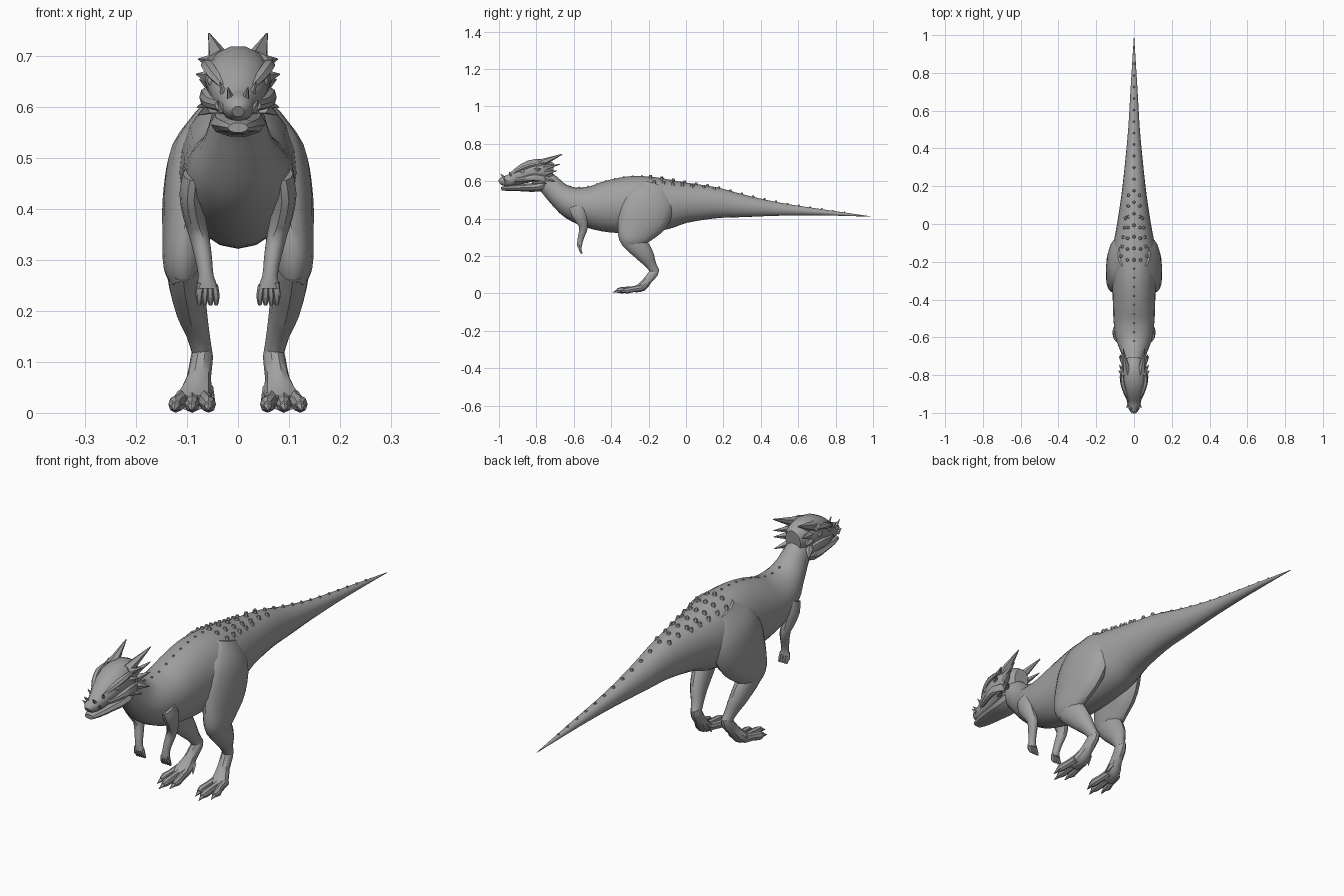
import bpy, bmesh, math
from math import sin, cos, pi, radians
from mathutils import Vector
from mathutils.bvhtree import BVHTree

cube = bpy.data.objects.get("Cube")
if cube:
    bpy.data.objects.remove(cube)

skin = bpy.data.materials.new("grey skin")
skin.use_nodes = True
GREY = (0.36, 0.36, 0.36, 1)
skin.diffuse_color = GREY
skin.node_tree.nodes["Principled BSDF"].inputs["Base Color"].default_value = GREY


def finish(bm, name, angle=40):
    """Turn a bmesh into a shaded object and return it."""
    bmesh.ops.recalc_face_normals(bm, faces=bm.faces)
    mesh = bpy.data.meshes.new(name)
    bm.to_mesh(mesh)
    mesh.materials.append(skin)
    mesh.shade_smooth()
    mesh.set_sharp_from_angle(angle=radians(angle))
    obj = bpy.data.objects.new(name, mesh)
    bpy.context.collection.objects.link(obj)
    return obj


def spline(points, steps):
    """Smooth a list of equal-length rows with a Catmull-Rom curve."""
    rows = [Vector(p) for p in points]
    out = []
    for i in range(len(rows) - 1):
        a, b, c = rows[max(i - 1, 0)], rows[i], rows[i + 1]
        d = rows[min(i + 2, len(rows) - 1)]
        for s in range(steps):
            t = s / steps
            out.append(b + (c - a) * (t / 2) + (a * 2 - b * 5 + c * 4 - d) * (t * t / 2)
                       + (b * 3 - a - c * 3 + d) * (t ** 3 / 2))
    return out + [rows[-1]]


def loft(bm, points, sides=12, steps=3):
    """Skin oval rings of (x, y, z, half width, half depth) along a path."""
    rows = spline(points, steps)
    rings = []
    for i, row in enumerate(rows):
        nxt, prev = rows[min(i + 1, len(rows) - 1)], rows[max(i - 1, 0)]
        along = Vector((0, nxt[1] - prev[1], nxt[2] - prev[2])).normalized()
        depth = Vector((0, -along.z, along.y))
        centre = Vector(row[:3])
        wide, deep = max(row[3], 0.001), max(row[4], 0.001)
        rings.append([bm.verts.new(centre + Vector((cos(a) * wide, 0, 0)) + depth * sin(a) * deep)
                      for a in [2 * pi * k / sides for k in range(sides)]])
    for r, s in zip(rings, rings[1:]):
        for k in range(sides):
            j = (k + 1) % sides
            bm.faces.new((r[k], r[j], s[j], s[k]))
    bm.faces.new(rings[0])
    bm.faces.new(rings[-1])


def spike(bm, base, tip, radius, sides=5):
    """Add a pointed cone from base to tip."""
    base, tip = Vector(base), Vector(tip)
    along = tip - base
    turn = along.to_track_quat("Z", "Y").to_matrix().to_4x4()
    turn.translation = (base + tip) / 2
    bmesh.ops.create_cone(bm, segments=sides, radius1=radius, radius2=radius * 0.08,
                          depth=along.length, cap_ends=True, matrix=turn)


def mirror(bm):
    """Copy everything across the middle plane."""
    copy = bmesh.ops.duplicate(bm, geom=bm.verts[:] + bm.edges[:] + bm.faces[:])
    for v in [g for g in copy["geom"] if isinstance(g, bmesh.types.BMVert)]:
        v.co.x = -v.co.x


def pair(name, build, angle=40):
    bm = bmesh.new()
    build(bm)
    mirror(bm)
    return finish(bm, name, angle)


# Neck, torso and tail in one skin
bm = bmesh.new()
loft(bm, [(0, y, z, w, d) for y, z, w, d in [
    (-.80, .63, .045, .055), (-.74, .59, .05, .058), (-.68, .53, .068, .066),
    (-.61, .485, .095, .088), (-.52, .463, .108, .112), (-.42, .464, .112, .138),
    (-.3, .474, .116, .152), (-.2, .476, .118, .149), (-.1, .478, .108, .134),
    (0, .485, .09, .108), (.16, .484, .066, .083), (.3, .468, .05, .061),
    (.5, .45, .031, .035), (.72, .434, .018, .017), (.99, .411, .001, .001)]], 20)
body_tree = BVHTree.FromBMesh(bm)
finish(bm, "body")

# Skull and lower jaw
bm = bmesh.new()
loft(bm, [(0, y, z, w, d) for y, z, w, d in [
    (-.71, .65, .035, .045), (-.76, .655, .06, .066), (-.83, .654, .065, .06),
    (-.89, .628, .053, .049), (-.94, .605, .036, .034), (-.982, .599, .027, .024),
    (-.998, .592, .012, .012)]], 14, 2)
finish(bm, "skull", 32)
bm = bmesh.new()
loft(bm, [(0, y, z, w, d) for y, z, w, d in [
    (-.73, .595, .04, .028), (-.79, .569, .055, .027), (-.88, .565, .047, .02),
    (-.95, .563, .035, .016), (-.988, .56, .02, .01)]], 10, 2)
finish(bm, "lower_jaw", 32)


# Horns, brow ridge, cheek spikes and snout spikes
def head_spikes(bm):
    spike(bm, (.036, -.79, .69), (.057, -.66, .745), .024, 6)
    for base, tip, r in [
            ((.045, -.76, .67), (.066, -.675, .69), .017),
            ((.05, -.75, .645), (.075, -.69, .655), .017),
            ((.045, -.755, .615), (.08, -.70, .60), .018),
            ((.05, -.79, .6), (.078, -.745, .585), .014),
            ((.05, -.81, .66), (.082, -.775, .665), .016),
            ((.05, -.80, .69), (.078, -.745, .695), .015),
            ((.013, -.965, .61), (.02, -.992, .64), .011),
            ((.024, -.93, .62), (.036, -.945, .65), .011),
            ((.03, -.96, .595), (.04, -.975, .615), .009)]:
        spike(bm, base, tip, r)


pair("horns_and_spikes", head_spikes, 25)


def brow(bm):
    loft(bm, [(.026, -.925, .64, .008, .007), (.044, -.89, .66, .013, .011),
              (.06, -.84, .682, .013, .012), (.062, -.79, .69, .006, .006)], 6, 2)


pair("brow_ridge", brow, 25)


def cheek(bm):
    loft(bm, [(.035, -.92, .605, .01, .012), (.053, -.87, .61, .012, .014),
              (.063, -.81, .62, .013, .02), (.05, -.75, .61, .01, .02)], 8, 2)


pair("cheek", cheek, 30)


def eye(bm):
    bmesh.ops.create_uvsphere(bm, u_segments=10, v_segments=6, radius=.014)
    bmesh.ops.translate(bm, verts=bm.verts, vec=(.047, -.872, .652))


pair("eye", eye)


# Hind legs
def thigh(bm):
    loft(bm, [(.05, -.16, .585, .035, .07), (.075, -.185, .51, .058, .13),
              (.092, -.225, .42, .056, .138), (.102, -.268, .345, .046, .108),
              (.108, -.30, .285, .038, .07), (.108, -.312, .25, .02, .03)], 16)


pair("thigh", thigh)


def shin(bm):
    loft(bm, [(.107, -.315, .30, .032, .05), (.102, -.265, .262, .036, .058),
              (.092, -.215, .20, .031, .045), (.078, -.185, .15, .023, .028),
              (.07, -.165, .115, .02, .024)], 12)


pair("shin", shin)


def ankle(bm):
    loft(bm, [(.07, -.16, .135, .016, .018), (.071, -.172, .11, .022, .026),
              (.077, -.205, .07, .024, .024), (.085, -.235, .035, .034, .026),
              (.09, -.275, .02, .036, .016)], 10, 2)


pair("ankle", ankle, 35)


def toes(bm):
    for root, end, tip in [(.068, .058, -.35), (.09, .09, -.375), (.108, .122, -.34)]:
        mid = (root + end) / 2
        loft(bm, [(root, -.235, .03, .015, .018), (mid, -.285, .022, .014, .016),
                  (end, tip + .03, .017, .015, .017), (end, tip + .005, .014, .008, .01)], 8, 2)
        spike(bm, (end, tip + .015, .015), (end * 1.03, tip - .018, .005), .011)
    # Small rear toe
    spike(bm, (.06, -.21, .05), (.045, -.235, .018), .012)


pair("toes", toes, 30)


# Arms and hands
def arm(bm):
    loft(bm, [(.088, -.59, .47, .02, .04), (.093, -.575, .43, .022, .04),
              (.086, -.557, .385, .022, .03), (.077, -.548, .35, .02, .024),
              (.068, -.56, .305, .017, .018), (.063, -.568, .27, .015, .015),
              (.06, -.568, .245, .022, .013)], 10, 2)


pair("arm", arm)


def fingers(bm):
    for i in range(4):
        x = .043 + i * .011
        loft(bm, [(x * .8 + .012, -.568, .252, .007, .008), (x, -.565, .23, .007, .008),
                  (x, -.556, .213, .004, .005)], 6, 2)
    spike(bm, (.075, -.572, .255), (.083, -.57, .225), .008)


pair("fingers", fingers, 35)

# Knobs seated on the back: one spine row and scattered side rows
bm = bmesh.new()


def knob(x, y, size):
    hit, normal, _, _ = body_tree.ray_cast(Vector((x, y, 2)), Vector((0, 0, -1)))
    if hit:
        turn = normal.to_track_quat("Z", "Y").to_matrix().to_4x4()
        turn.translation = hit
        bmesh.ops.create_cone(bm, segments=6, radius1=size, radius2=size * .5,
                              depth=size * 1.5, cap_ends=True, matrix=turn)


for i in range(9):
    knob(0, -.62 + i * .048, .006)
for i in range(18):
    knob(0, -.19 + i * .061, .013 - i * .0004)
for side in (-1, 1):
    for i in range(7):
        knob(side * (.034 - i * .001), -.19 + i * .057, .012)
    for i in range(5):
        knob(side * (.068 - i * .006), -.17 + i * .05, .012)
finish(bm, "back_knobs", 25)
